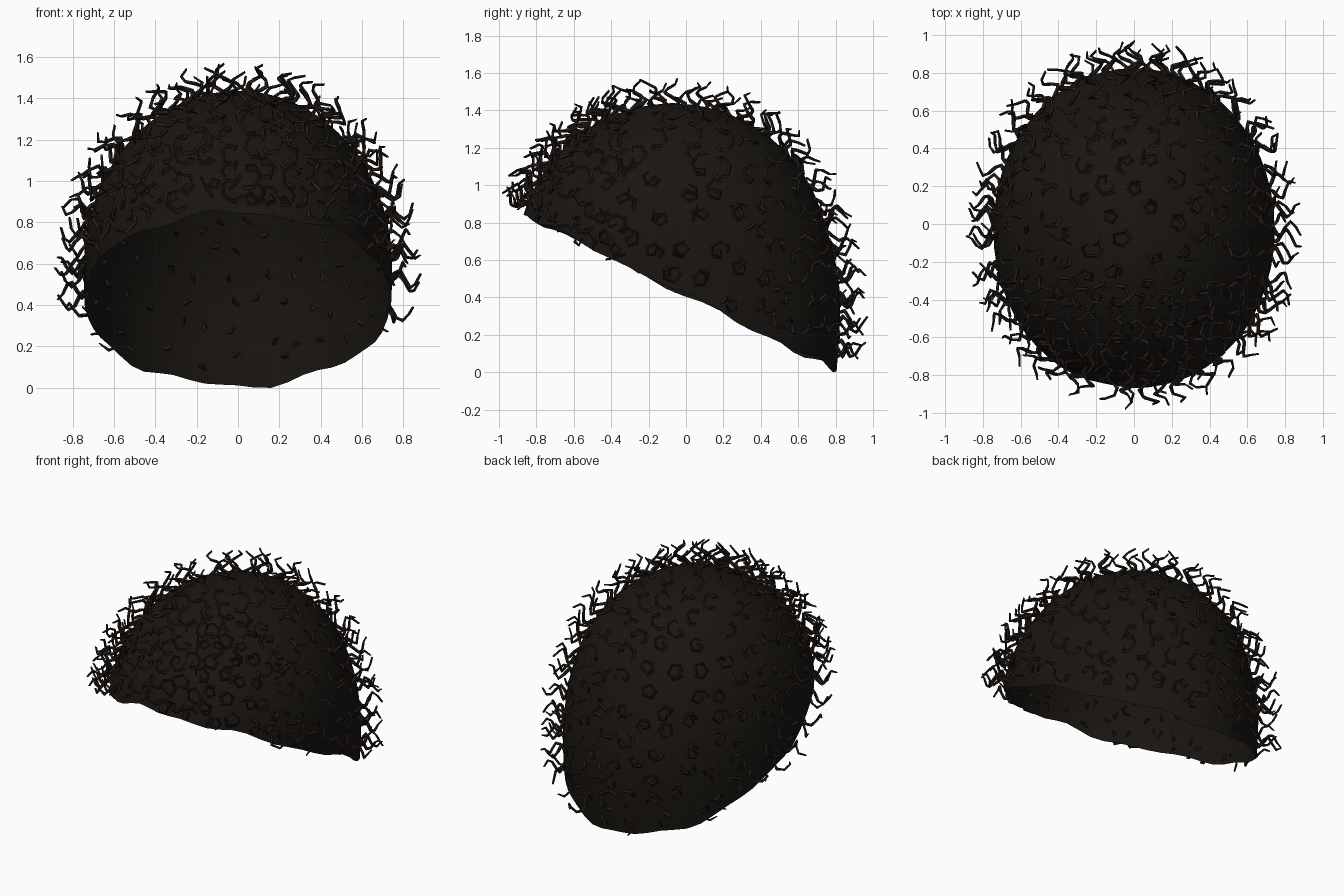
import bpy, bmesh, random
from math import sin, cos, pi, acos
from mathutils import Vector

if "Cube" in bpy.data.objects:
    bpy.data.objects.remove(bpy.data.objects["Cube"])

random.seed(7)
ZC, RZ, RX, RY = 0.6, 0.84, 0.745, 0.835


def make_mat(name, col):
    m = bpy.data.materials.new(name)
    m.diffuse_color = (*col, 1)
    m.use_nodes = True
    m.node_tree.nodes["Principled BSDF"].inputs["Base Color"].default_value = m.diffuse_color
    return m


def finish(bm, name, mat):
    me = bpy.data.meshes.new(name)
    bm.to_mesh(me)
    bm.free()
    me.materials.append(mat)
    ob = bpy.data.objects.new(name, me)
    bpy.context.collection.objects.link(ob)
    return ob


def at_height(th, z):
    # round above the widest level, nearly straight and pushed back below it
    d = (z - ZC) / RZ
    f = max(0, 1 - d * d) ** 0.5 if d > 0 else 1 - 0.06 * d * d
    k = min(1, max(0, (0.85 - z) / 0.5))
    shift = -0.07 + 0.065 * k * k * (3 - 2 * k)
    return Vector((RX * f * cos(th), shift + RY * f * sin(th), z))


def rim_height(th):
    # slanted hairline, high at the front, gently wavy
    z = 0.4
    for _ in range(30):
        z = 0.5 * z + 0.5 * (0.415 - 0.5 * at_height(th, z).y)
    return z + 0.012 * sin(7 * th + 1) + 0.009 * sin(13 * th)


def surf(th, u):
    zr = rim_height(th)
    quarter = RZ * pi / 2
    length = quarter + ZC - zr if zr < ZC else RZ * acos((zr - ZC) / RZ)
    s = u * length
    z = ZC + RZ * cos(s / RZ) if s < quarter else ZC - (s - quarter)
    return at_height(th, z)


# Scalp cap: open shell
N, M = 56, 20
bm = bmesh.new()
pole = bm.verts.new(surf(0, 0))
rings = [[bm.verts.new(surf(2 * pi * i / N, j / M)) for i in range(N)] for j in range(1, M + 1)]
low = min(v.co.z for v in bm.verts)
for i in range(N):
    k = (i + 1) % N
    bm.faces.new((pole, rings[0][i], rings[0][k]))
    for a, b in zip(rings, rings[1:]):
        bm.faces.new((a[i], b[i], b[k], a[k]))
for f in bm.faces:
    f.smooth = True
cap = finish(bm, "hair_cap", make_mat("dark_hair", (0.0095, 0.0075, 0.0055)))
cap.location.z = -low


# Curls: angular coils standing out from the cap
def add_curl(bm, p, n):
    side = n.orthogonal().normalized()
    other = n.cross(side)
    start, turn = random.uniform(0, 2 * pi), random.choice((-1, 1))
    lean = (side * random.uniform(-1, 1) + other * random.uniform(-1, 1)) * 0.03
    rad, tall = random.uniform(0.034, 0.044), random.uniform(0.125, 0.15)
    steps, prev = 6, None
    for i in range(steps + 1):
        t = i / steps
        a = start + turn * i * 2 * pi / 5
        out = side * cos(a) + other * sin(a)
        c = p + out * rad + n * (-0.012 + (tall + 0.012) * t) + lean * t
        w = 0.014 * (1 - 0.5 * t)
        ring = [bm.verts.new(c + out * x * w + n * y * w)
                for x, y in ((1, 0), (0, 1), (-1, 0), (0, -1))]
        if prev:
            for j in range(4):
                k = (j + 1) % 4
                bm.faces.new((prev[j], prev[k], ring[k], ring[j]))
        else:
            bm.faces.new(ring[::-1])
        prev = ring
    bm.faces.new(prev)


bm = bmesh.new()
roots = []
for _ in range(7000):
    th, u = random.uniform(0, 2 * pi), 0.96 * random.random() ** 0.6
    p = surf(th, u)
    gap = 0.083 if p.y < -0.3 else 0.122
    if any((p - q).length < gap for q in roots):
        continue
    roots.append(p)
    e = 0.01
    n = (surf(th, u + e) - surf(th, u - e)).cross(surf(th + e, u) - surf(th - e, u)).normalized()
    if n.dot(p - Vector((0, 0, 0.45))) < 0:
        n = -n
    add_curl(bm, p, n)
bmesh.ops.recalc_face_normals(bm, faces=bm.faces)
curls = finish(bm, "curls", make_mat("brown_curl", (0.016, 0.011, 0.008)))
curls.location.z = -low
